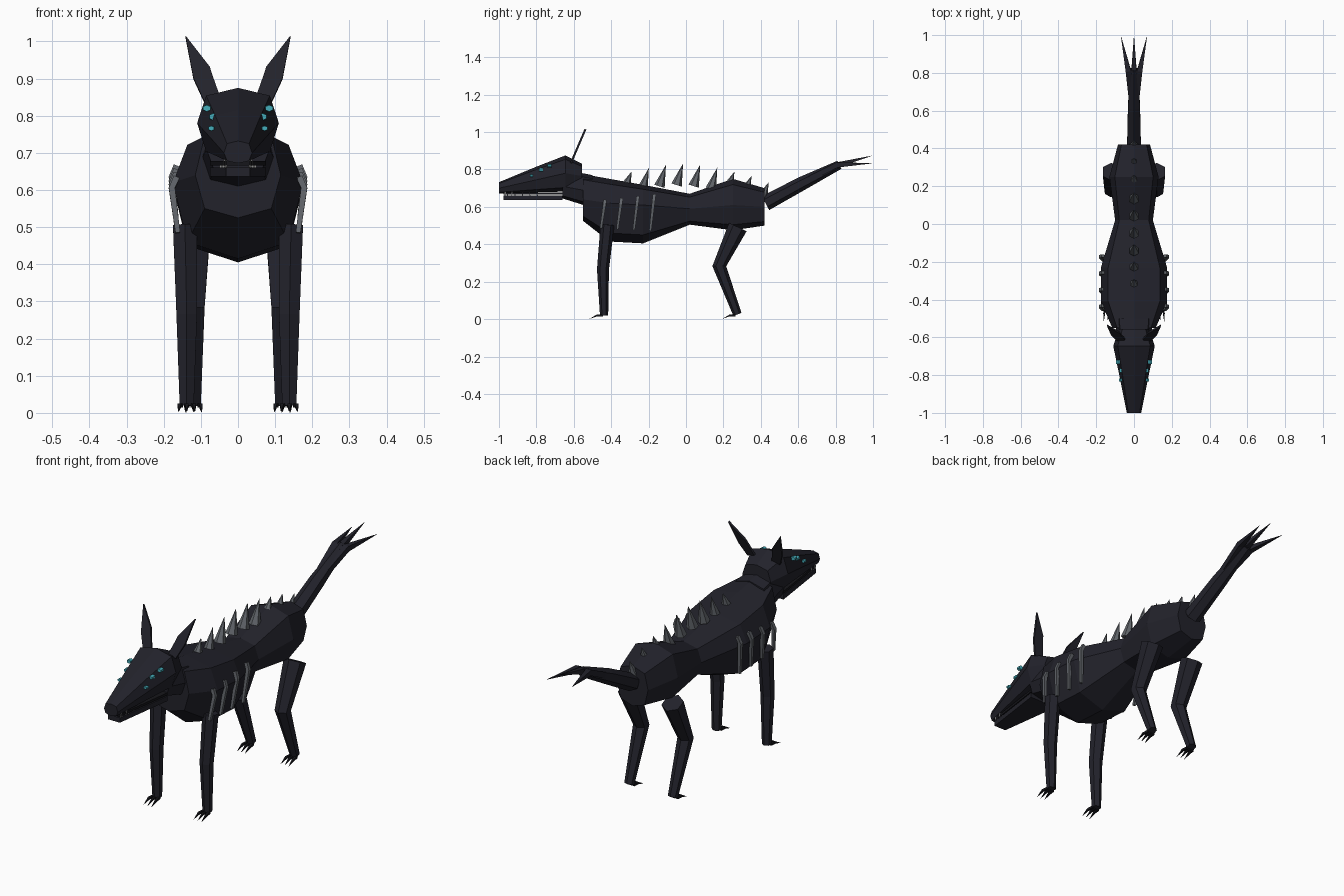
import bpy, bmesh, math
from mathutils import Vector

if "Cube" in bpy.data.objects:
    bpy.data.objects.remove(bpy.data.objects["Cube"])


def mat(name, col):
    m = bpy.data.materials.new(name)
    m.diffuse_color = (*col, 1)
    m.use_nodes = True
    m.node_tree.nodes["Principled BSDF"].inputs["Base Color"].default_value = m.diffuse_color
    return m


HIDE = mat("dark_hide", (0.016, 0.016, 0.024))
CLAW = mat("black_claw", (0.008, 0.008, 0.011))
BONE = mat("grey_bone", (0.12, 0.13, 0.145))
TOOTH = mat("pale_tooth", (0.25, 0.25, 0.25))
EYE = mat("cyan_eye", (0.06, 0.42, 0.5))


def loft(name, rings, material):
    """Skin a list of equal-length rings and cap both ends."""
    bm = bmesh.new()
    vs = [[bm.verts.new(p) for p in r] for r in rings]
    n = len(vs[0])
    for a, b in zip(vs, vs[1:]):
        for i in range(n):
            j = (i + 1) % n
            bm.faces.new((a[i], a[j], b[j], b[i]))
    bm.faces.new(vs[0])
    bm.faces.new(vs[-1])
    bmesh.ops.remove_doubles(bm, verts=bm.verts, dist=0.0002)
    bmesh.ops.recalc_face_normals(bm, faces=bm.faces)
    me = bpy.data.meshes.new(name)
    bm.to_mesh(me)
    bm.free()
    me.materials.append(material)
    ob = bpy.data.objects.new(name, me)
    bpy.context.collection.objects.link(ob)
    return ob


def octagon(y, w, mid, top, bot, k=0.78):
    """Upright eight-sided section, widest at height mid."""
    t, b = top - mid, bot - mid
    return [(0, y, top), (w * k, y, mid + t * k), (w, y, mid), (w * k, y, mid + b * k),
            (0, y, bot), (-w * k, y, mid + b * k), (-w, y, mid), (-w * k, y, mid + t * k)]


def tube(name, path, radii, material, sides=6, flat=1.0):
    """Round tube along a path; the ends are cut square to it."""
    pts = [Vector(p) for p in path]
    rings = []
    for i, p in enumerate(pts):
        d = (pts[min(i + 1, len(pts) - 1)] - pts[max(i - 1, 0)]).normalized()
        u = Vector((1, 0, 0))
        u = (u - d * u.dot(d)).normalized()
        v = d.cross(u)
        rings.append([p + radii[i] * (math.cos(a) * u + flat * math.sin(a) * v)
                      for a in (math.tau * (k + 0.5) / sides for k in range(sides))])
    return loft(name, rings, material)


def slab(name, outline, thick, material):
    """Flat outline given a thickness along the vector thick."""
    t = Vector(thick)
    return loft(name, [[Vector(p) - t for p in outline], [Vector(p) + t for p in outline]], material)


# Torso, neck and skull
loft("torso", [octagon(*s) for s in (
    (-0.55, 0.115, 0.64, 0.775, 0.525), (-0.41, 0.175, 0.62, 0.75, 0.415),
    (-0.23, 0.175, 0.61, 0.718, 0.405), (0.02, 0.10, 0.59, 0.67, 0.505),
    (0.25, 0.13, 0.61, 0.75, 0.475), (0.42, 0.085, 0.60, 0.70, 0.50))], HIDE)
loft("neck", [octagon(*s) for s in (
    (-0.66, 0.085, 0.71, 0.80, 0.645), (-0.50, 0.10, 0.68, 0.77, 0.595))], HIDE)
loft("skull", [octagon(*s) for s in (
    (-0.555, 0.078, 0.765, 0.83, 0.70), (-0.645, 0.11, 0.78, 0.875, 0.682),
    (-0.80, 0.078, 0.745, 0.815, 0.678), (-1.0, 0.038, 0.70, 0.732, 0.672))], HIDE)

# Lower jaw and dark mouth lining
for name, z, h, m in (("lower_jaw", 0.649, 0.012, HIDE), ("mouth_lining", 0.672, 0.006, CLAW)):
    slab(name, [(-0.075, -0.66, z), (-0.032, -0.975, z), (0.032, -0.975, z), (0.075, -0.66, z)],
         (0, 0, h), m)

# Tail and its three prongs
tube("tail", [(0, 0.425, 0.62), (0, 0.62, 0.725), (0, 0.82, 0.825)],
     [0.042, 0.037, 0.024], HIDE)
for s in (-1, 0, 1):
    tip = (0.07 * s, 1.0, 0.875 if s == 0 else 0.833)
    tube("tail_prong", [(0.012 * s, 0.65, 0.745), (0.03 * s, 0.81, 0.825), tip],
         [0.02, 0.02, 0.0001], HIDE, 4)

# Spines leaning back along the torso
tips = (0.79, 0.808, 0.825, 0.832, 0.826, 0.81, 0.788, 0.766, 0.732)
for i, z in enumerate(tips):
    y = -0.325 + 0.0915 * i
    h = 0.115 if 0 < i < 6 else 0.085
    tube("back_spine", [(0, y, z - h), (0, y + 0.035, z)], [0.029, 0.0001], BONE)

for s in (-1, 1):
    # Front and hind legs
    tube("front_leg", [(s * 0.143, -0.42, 0.505), (s * 0.138, -0.444, 0.265),
                       (s * 0.138, -0.438, 0.02)], [0.037, 0.032, 0.022], HIDE)
    tube("hind_leg", [(s * 0.12, 0.277, 0.492), (s * 0.122, 0.178, 0.283),
                      (s * 0.12, 0.275, 0.025)], [0.052, 0.037, 0.023], HIDE)
    # Three claws on each foot
    for x, y in ((0.138, -0.445), (0.12, 0.265)):
        for c in (-1, 0, 1):
            cx = s * x + c * 0.016
            tube("claw", [(cx, y, 0.02), (cx + c * 0.004, y - 0.03, 0.02),
                          (cx + c * 0.006, y - 0.072, 0.001)], [0.008, 0.007, 0.0001], CLAW, 4)
    # Ribs outside the chest
    for i in range(4):
        y, z = -0.437 + 0.088 * i, 0.625 + 0.01 * i
        tube("rib", [(s * 0.165, y + 0.004, z + 0.01), (s * 0.178, y, z - 0.02),
                     (s * 0.162, y - 0.018, 0.485 - 0.004 * i)],
             [0.012, 0.012, 0.009], BONE, 4)
    # Ears: thin bent leaves tilted backward
    ear = [(0.045, 0.84), (0.09, 0.835), (0.12, 0.90), (0.142, 1.015), (0.076, 0.93), (0.068, 0.905)]
    slab("ear", [(s * x, -0.613 + (z - 0.84) * 0.43, z) for x, z in ear], (0, 0.005, -0.002), HIDE)
    # Three small eyes per side
    for x, y, z, r in ((0.084, -0.73, 0.82, 0.013), (0.066, -0.775, 0.797, 0.014),
                       (0.072, -0.825, 0.766, 0.010)):
        tube("eye", [(s * x, y - r * 0.8, z), (s * x, y + r * 0.8, z)], [r * 0.9, r], EYE, 6, 0.75)
    # Fangs and small lower teeth
    for x, y in ((0.036, -0.93), (0.031, -0.965)):
        tube("fang", [(s * x, y, 0.69), (s * x, y - 0.004, 0.64)], [0.006, 0.0001], TOOTH, 4)
    for i in range(5):
        x, y = 0.031 + 0.004 * i, -0.955 + 0.04 * i
        tube("lower_tooth", [(s * x, y, 0.655), (s * x, y, 0.682)], [0.005, 0.0001], TOOTH, 4)
